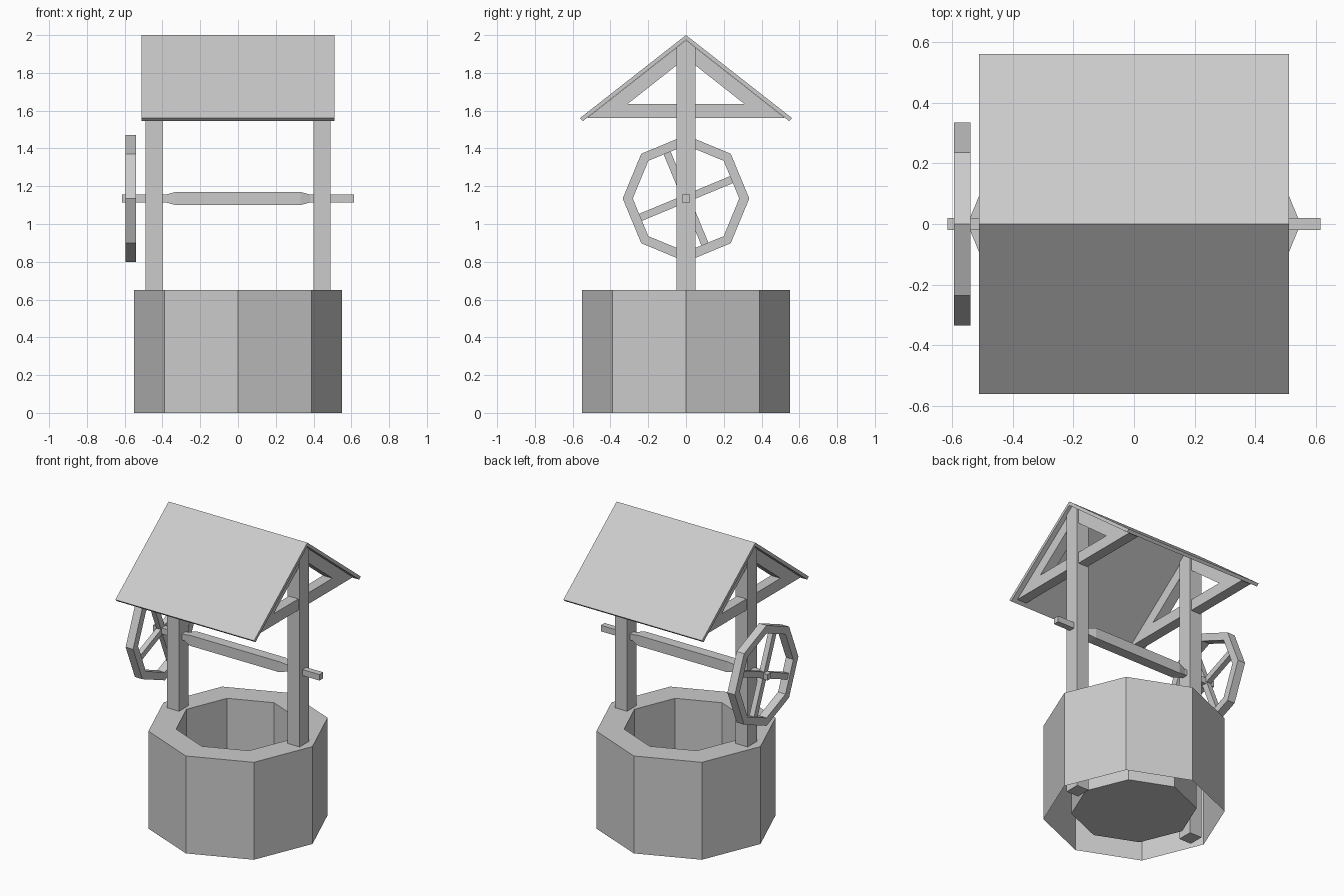
import bpy, bmesh, math

if "Cube" in bpy.data.objects:
    bpy.data.objects.remove(bpy.data.objects["Cube"])


def make(name, verts, faces):
    mesh = bpy.data.meshes.new(name)
    mesh.from_pydata(verts, [], faces)
    bm = bmesh.new()
    bm.from_mesh(mesh)
    bmesh.ops.recalc_face_normals(bm, faces=bm.faces)
    bm.to_mesh(mesh)
    bm.free()
    obj = bpy.data.objects.new(name, mesh)
    bpy.context.collection.objects.link(obj)
    return obj


def loft(name, rings, caps=(True, True), closed=False):
    """Join equal-length rings of points with quads."""
    n, m = len(rings[0]), len(rings)
    verts = [p for r in rings for p in r]
    faces = []
    for i in range(m if closed else m - 1):
        a, b = i * n, (i + 1) % m * n
        faces += [(a + j, a + (j + 1) % n, b + (j + 1) % n, b + j) for j in range(n)]
    if not closed:
        if caps[0]:
            faces.append(tuple(range(n)))
        if caps[1]:
            faces.append(tuple(range((m - 1) * n, m * n)))
    return make(name, verts, faces)


def prism(name, profile, x0, x1):
    """Extrude a (y, z) profile along x."""
    return loft(name, [[(x, y, z) for y, z in profile] for x in (x0, x1)])


def octagon(r):
    return [(r * math.cos(i * math.pi / 4), r * math.sin(i * math.pi / 4)) for i in range(8)]


AXLE_Z = 1.135

# Well: outer wall open at the bottom, rim, inner wall and raised floor
loft("well_wall", [[(x, y, z) for x, y in octagon(r)]
                   for r, z in ((0.55, 0), (0.55, 0.65), (0.38, 0.65), (0.38, 0.03))],
     caps=(False, True))

# Roof: thin folded slab
prism("roof", [(0, 2), (0.562, 1.56), (0.546, 1.545), (0, 1.974),
               (-0.546, 1.545), (-0.562, 1.56)], -0.512, 0.512)

# Posts with pointed tops and the gable frames around them
for s, side in ((-1, "left"), (1, "right")):
    c = s * 0.445
    prism(side + "_post", [(-0.05, 0.005), (0.05, 0.005), (0.05, 1.934), (0, 1.973),
                           (-0.05, 1.934)], c - 0.045, c + 0.045)
    prism(side + "_tie_beam", [(-0.525, 1.56), (0.525, 1.56), (0.43, 1.635),
                               (-0.43, 1.635)], c - 0.035, c + 0.035)
    for t, end in ((-1, "front"), (1, "back")):
        prism(f"{side}_{end}_rafter", [(0, 1.973), (t * 0.43, 1.635), (t * 0.31, 1.635),
                                       (0, 1.879)], c - 0.035, c + 0.035)

# Axle: square bar, thicker in the middle
stations = ((-0.615, 0.02), (-0.385, 0.02), (-0.33, 0.035),
            (0.33, 0.035), (0.385, 0.02), (0.615, 0.02))
loft("axle", [[(x, a * h, AXLE_Z + b * h) for a, b in ((-1, -1), (1, -1), (1, 1), (-1, 1))]
              for x, h in stations])

# Wheel rim: octagonal ring
loft("wheel_rim", [[(x, y, z + AXLE_Z) for y, z in octagon(r)]
                   for x, r in ((-0.595, 0.335), (-0.54, 0.335), (-0.54, 0.282), (-0.595, 0.282))],
     closed=True)

# Wheel spokes, meeting the middle of alternate rim sides
for k in range(4):
    a = math.radians(22.5 + 90 * k)
    ca, sa = math.cos(a), math.sin(a)
    prism(f"wheel_spoke_{k + 1}",
          [(u * ca - v * sa, AXLE_Z + u * sa + v * ca)
           for u, v in ((0, -0.02), (0.265, -0.02), (0.265, 0.02), (0, 0.02))],
          -0.585, -0.55)
